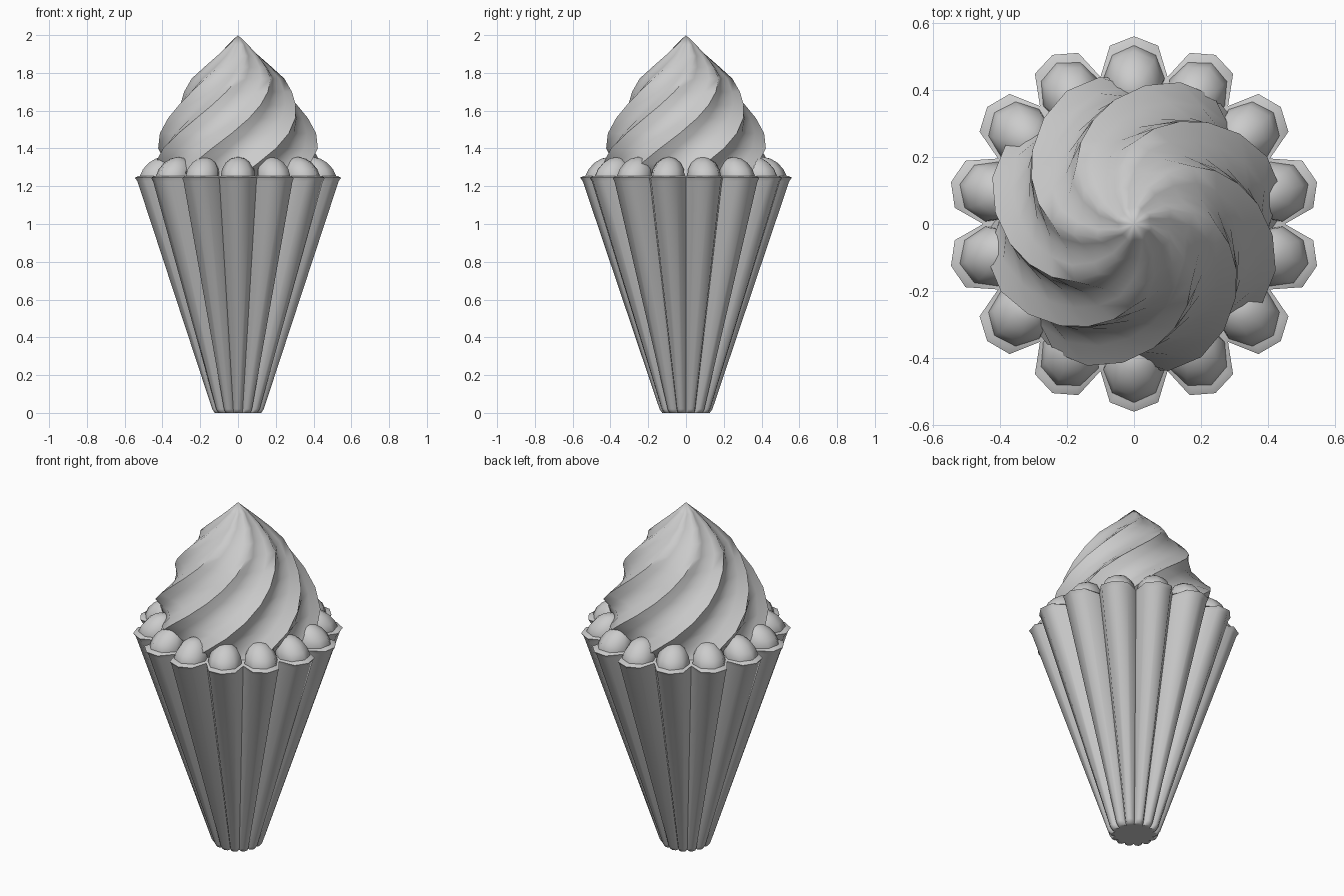
import bpy, bmesh
from math import sin, cos, pi, radians

if "Cube" in bpy.data.objects:
    bpy.data.objects.remove(bpy.data.objects["Cube"])

LOBES = 14      # flutes around the cup
RIDGES = 8      # ridges of the cream swirl


def loft(name, rings, tip=None, sharp=60):
    """Skin a stack of closed rings, capped below and by a tip or face above."""
    bm = bmesh.new()
    rows = [[bm.verts.new(p) for p in ring] for ring in rings]
    n = len(rows[0])
    for a, b in zip(rows, rows[1:]):
        for i in range(n):
            j = (i + 1) % n
            bm.faces.new((a[i], a[j], b[j], b[i]))
    bm.faces.new(rows[0][::-1])
    if tip:
        top = bm.verts.new(tip)
        for i in range(n):
            bm.faces.new((rows[-1][i], rows[-1][(i + 1) % n], top))
    else:
        bm.faces.new(rows[-1])
    bmesh.ops.recalc_face_normals(bm, faces=bm.faces)
    return finish(name, bm, sharp)


def finish(name, bm, sharp):
    mesh = bpy.data.meshes.new(name)
    bm.to_mesh(mesh)
    bm.free()
    ob = bpy.data.objects.new(name, mesh)
    bpy.context.collection.objects.link(ob)
    bpy.ops.object.select_all(action='DESELECT')
    ob.select_set(True)
    bpy.context.view_layer.objects.active = ob
    bpy.ops.object.shade_smooth_by_angle(angle=radians(sharp))
    return ob


def cup_ring(z, s, inset=0.0):
    """Fluted outline: each flute is half an octagon, scaled by s."""
    r = 0.1 - inset
    pts = []
    for k in range(LOBES):
        a = pi / 2 + k * 2 * pi / LOBES
        for out, side in ((r, 0), (r * 0.72, r * 0.72)):
            pts.append((0.46 + out, side, a))
        h = a + pi / LOBES
        pts.append((0.45 - inset, 0, h))
        pts.append((0.46 + r * 0.72, -r * 0.72, a + 2 * pi / LOBES))
    return [(s * (u * cos(a) - v * sin(a)), s * (u * sin(a) + v * cos(a)), z)
            for u, v, a in pts]


# Fluted cup with a small bevel at foot and rim
loft("fluted_cup", [cup_ring(0, 0.225), cup_ring(0.02, 0.25),
                    cup_ring(1.225, 0.975), cup_ring(1.245, 1.0),
                    cup_ring(1.255, 1.0, 0.02)])

# Cream domes filling each flute
bm = bmesh.new()
for k in range(LOBES):
    a = pi / 2 + k * 2 * pi / LOBES
    new = bmesh.ops.create_uvsphere(bm, u_segments=8, v_segments=8, radius=1)["verts"]
    for v in new:
        u, w, h = v.co
        # peak leans towards the middle
        u = 0.435 + 0.1 * u - 0.03 * max(h, 0)
        w *= 0.092
        v.co = (u * cos(a) - w * sin(a), u * sin(a) + w * cos(a), 1.25 + 0.105 * h)
finish("cream_domes", bm, 60)

# Twisted cream swirl: (height, ridge radius)
profile = [(1.23, 0.43), (1.32, 0.45), (1.40, 0.445), (1.48, 0.415), (1.56, 0.375),
           (1.63, 0.335), (1.70, 0.292), (1.77, 0.245), (1.83, 0.182),
           (1.89, 0.118), (1.95, 0.054)]
section = [1.0, 0.91, 0.86, 0.91]
rings = []
for z, r in profile:
    twist = radians(-2 + (z - 1.76) * 170)
    n = RIDGES * len(section)
    rings.append([(r * section[i % 4] * cos(twist + 2 * pi * i / n),
                   r * section[i % 4] * sin(twist + 2 * pi * i / n), z)
                  for i in range(n)])
loft("cream_swirl", rings, tip=(0, 0, 2.0), sharp=60)
